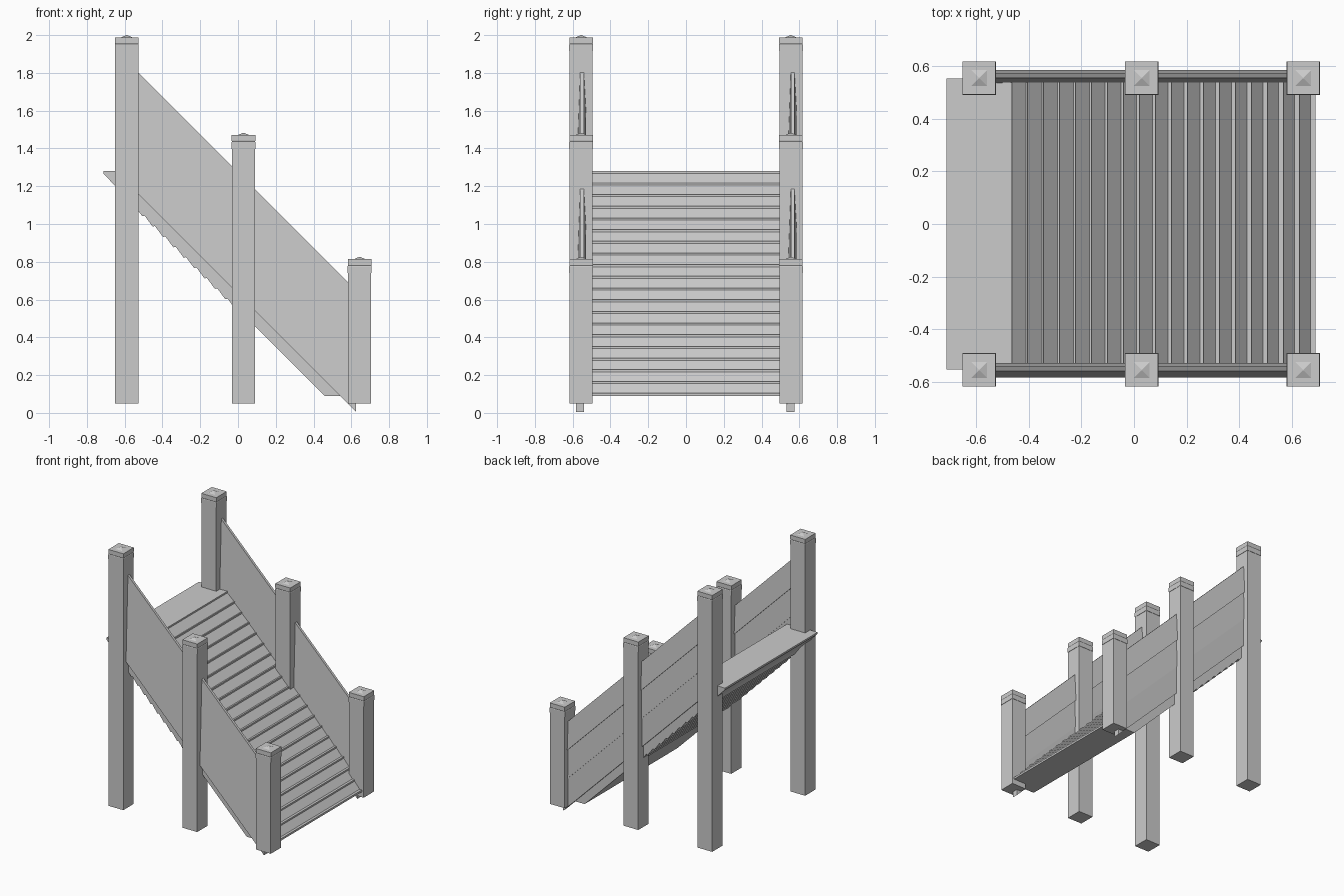
import bpy, bmesh

if "Cube" in bpy.data.objects:
    bpy.data.objects.remove(bpy.data.objects["Cube"])


def mesh_object(name, verts, faces):
    me = bpy.data.meshes.new(name)
    me.from_pydata(verts, [], faces)
    bm = bmesh.new()
    bm.from_mesh(me)
    bmesh.ops.recalc_face_normals(bm, faces=bm.faces)
    bm.to_mesh(me)
    bm.free()
    ob = bpy.data.objects.new(name, me)
    bpy.context.collection.objects.link(ob)
    return ob


def loft(name, rings):
    """Skin equal-length closed rings and cap both ends."""
    n = len(rings[0])
    verts = [v for r in rings for v in r]
    faces = [tuple(range(n)), tuple(range((len(rings) - 1) * n, len(rings) * n))]
    for k in range(len(rings) - 1):
        for i in range(n):
            j = (i + 1) % n
            faces.append((k * n + i, k * n + j, (k + 1) * n + j, (k + 1) * n + i))
    return mesh_object(name, verts, faces)


# Square posts with stepped cap and small pyramid finial
def post(name, cx, cy, top):
    levels = [(0.061, 0.05), (0.061, top - 0.085), (0.0635, top - 0.085),
              (0.0635, top - 0.05), (0.061, top - 0.046), (0.0625, top - 0.042),
              (0.0625, top - 0.012), (0.03, top - 0.012), (0.002, top)]
    loft(name, [[(cx + sx * r, cy + sy * r, z)
                 for sx, sy in ((-1, -1), (1, -1), (1, 1), (-1, 1))]
                for r, z in levels])


for side, cy in (("front", -0.555), ("back", 0.555)):
    for pos, cx, top in (("upper", -0.589, 2.0), ("middle", 0.029, 1.483),
                         ("lower", 0.644, 0.826)):
        post(f"{side}_{pos}_post", cx, cy, top)


# Lapped-board side panels; section is (offset along x+z, y), sheared down the slope
def side_panel(name, y0):
    low, high, boards = 0.63, 1.275, 3
    section = [(low, y0 - 0.028), (high, y0 - 0.005)]
    step = (high - low) / boards
    for i in reversed(range(boards)):
        section.append((low + (i + 1) * step, y0 + 0.014))
        section.append((low + i * step, y0 + 0.026 - 0.006 * (boards - 1 - i)))
    loft(name, [[(x, y, s - x) for s, y in section] for x in (-0.58, 0.625)])


side_panel("front_side_panel", -0.555)
side_panel("back_side_panel", 0.56)

# Ramp with top landing: sawtooth treads on a sloping slab
steps = 19
x0, z0, x1, z1 = -0.465, 1.28, 0.69, 0.105
dx, dz = (x1 - x0) / steps, (z1 - z0) / steps
profile = [(-0.713, 1.267), (-0.713, z0), (x0, z0)]
for i in range(steps):
    x, z = x0 + i * dx, z0 + i * dz
    ledge = 0.006 + 0.014 * i / steps
    profile += [(x, z - 0.012), (x + dx - ledge, z + dz), (x + dx, z + dz)]
profile += [(x1, 0.09), (0.46, 0.09), (0.0, 0.55)]
# Stepped underside near the top
n = 11
for i in range(n):
    x = -0.055 * i
    z = 0.55 - x
    profile += [(x - 0.012, z - 0.004), (x - 0.055, z + 0.055)]
loft("ramp", [[(x, y, z) for x, z in profile] for y in (-0.553, 0.553)])
